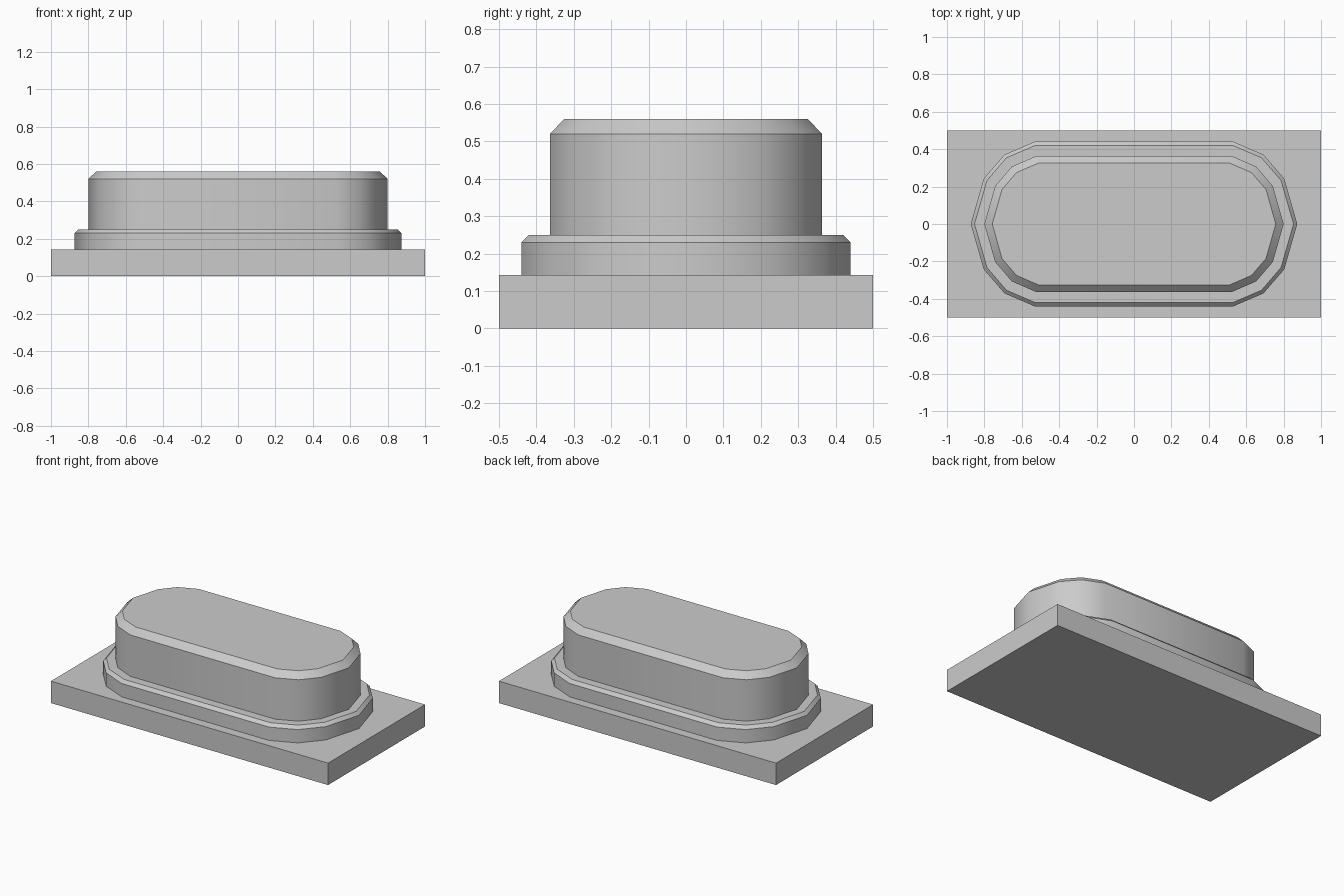
import bpy, bmesh, math

if "Cube" in bpy.data.objects:
    bpy.data.objects.remove(bpy.data.objects["Cube"])


def make_tier(name, layers, smooth=True):
    """Stack horizontal outlines [(points, z), ...] into one closed solid."""
    bm = bmesh.new()
    rings = [[bm.verts.new((x, y, z)) for x, y in pts] for pts, z in layers]
    for low, high in zip(rings, rings[1:]):
        n = len(low)
        for i in range(n):
            j = (i + 1) % n
            bm.faces.new((low[i], low[j], high[j], high[i]))
    bm.faces.new(rings[0][::-1])
    bm.faces.new(rings[-1])
    bmesh.ops.recalc_face_normals(bm, faces=bm.faces)
    mesh = bpy.data.meshes.new(name)
    bm.to_mesh(mesh)
    bm.free()
    obj = bpy.data.objects.new(name, mesh)
    bpy.context.collection.objects.link(obj)
    if smooth:
        bpy.ops.object.select_all(action='DESELECT')
        obj.select_set(True)
        bpy.context.view_layer.objects.active = obj
        bpy.ops.object.shade_smooth_by_angle(angle=math.radians(40))
    return obj


def mirrored(quarter):
    """Mirror a quarter outline (tip on +x first) into a full loop."""
    half = quarter + [(-x, y) for x, y in reversed(quarter)]
    return half + [(x, -y) for x, y in reversed(half[1:-1])]


# Rectangular base plate
plate = mirrored([(1, 0), (1, 0.5)])
make_tier("base_plate", [(plate, 0), (plate, 0.143)], smooth=False)

# Low collar with a narrow chamfer
collar = mirrored([(0.873, 0), (0.803, 0.243), (0.692, 0.371), (0.532, 0.44)])
collar_top = mirrored([(0.853, 0), (0.786, 0.233), (0.682, 0.354), (0.528, 0.42)])
make_tier("collar", [(collar, 0.143), (collar, 0.23), (collar_top, 0.25)])

# Tall can with a wider chamfer
can = mirrored([(0.8, 0), (0.742, 0.203), (0.653, 0.307), (0.522, 0.364)])
can_top = mirrored([(0.758, 0), (0.706, 0.184), (0.628, 0.275), (0.512, 0.325)])
make_tier("can", [(can, 0.25), (can, 0.52), (can_top, 0.56)])
